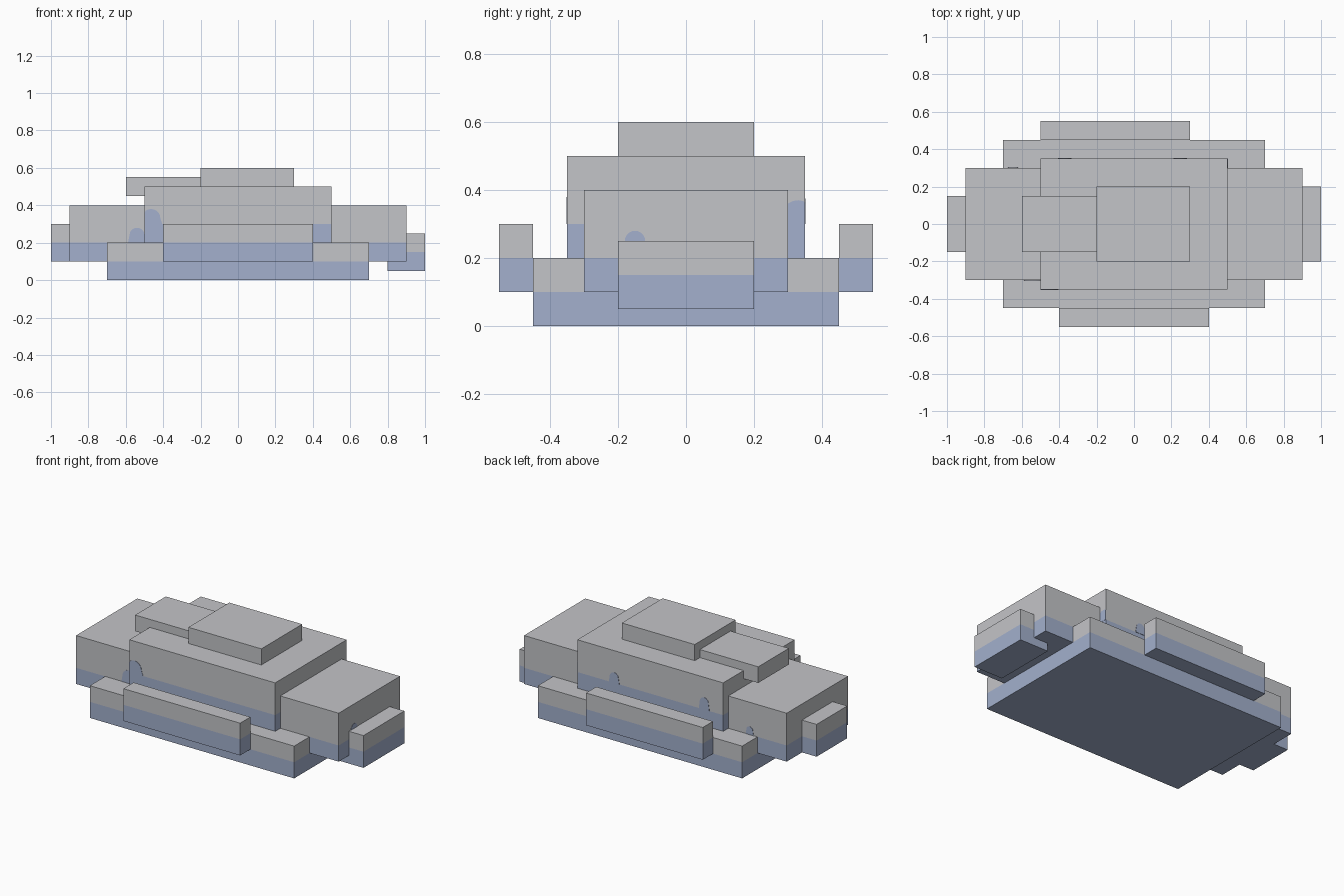
import bpy, bmesh, math
from mathutils import Vector

cube = bpy.data.objects.get("Cube")
if cube:
    bpy.data.objects.remove(cube, do_unlink=True)


def make_material(name, rgb):
    mat = bpy.data.materials.new(name)
    mat.use_nodes = True
    mat.diffuse_color = (*rgb, 1)
    mat.node_tree.nodes["Principled BSDF"].inputs["Base Color"].default_value = (*rgb, 1)
    return mat


grey = make_material("pale grey", (0.55, 0.555, 0.58))
blue = make_material("soft blue", (0.366, 0.434, 0.61))


def add_object(name, bm, *materials):
    mesh = bpy.data.meshes.new(name)
    bm.to_mesh(mesh)
    bm.free()
    for mat in materials:
        mesh.materials.append(mat)
    obj = bpy.data.objects.new(name, mesh)
    bpy.context.collection.objects.link(obj)
    return obj


def box(name, x, y, z, tone=None):
    """Box from ranges; faces below the tone height are blue."""
    bm = bmesh.new()
    bmesh.ops.create_cube(bm, size=1)
    for v in bm.verts:
        v.co = [r[0] if c < 0 else r[1] for c, r in zip(v.co, (x, y, z))]
    if tone is not None:
        bmesh.ops.bisect_plane(bm, geom=bm.verts[:] + bm.edges[:] + bm.faces[:],
                               plane_co=(0, 0, tone), plane_no=(0, 0, 1))
        for f in bm.faces:
            f.material_index = int(f.calc_center_median().z < tone)
    add_object(name, bm, grey, blue)


def bump(name, normal, wall, centre, radius, bottom, top, limits=(-1, 1)):
    """Thin round-topped blue patch on a wall, clipped to the limits."""
    n = Vector(normal)
    side = Vector((abs(n.y), abs(n.x), 0))
    outline = [(radius * 1.2, bottom)]
    outline += [(radius * math.cos(a), top - radius + radius * math.sin(a))
                for a in (math.pi * i / 10 for i in range(11))]
    outline.append((-radius * 1.2, bottom))
    bm = bmesh.new()
    verts = []
    for u, z in outline:
        u = min(max(centre + u, limits[0]), limits[1])
        verts.append(bm.verts.new(n * (wall + 0.002) + side * u + Vector((0, 0, z))))
    face = bm.faces.new(verts)
    grown = bmesh.ops.extrude_face_region(bm, geom=[face])["geom"]
    bmesh.ops.translate(bm, vec=-n * 0.004,
                        verts=[g for g in grown if isinstance(g, bmesh.types.BMVert)])
    bmesh.ops.remove_doubles(bm, verts=bm.verts[:], dist=0.0001)
    bmesh.ops.recalc_face_normals(bm, faces=bm.faces[:])
    add_object(name, bm, blue)


# Stacked body
box("base", (-0.7, 0.7), (-0.45, 0.45), (0, 0.2), 0.1)
box("long_body", (-0.9, 0.9), (-0.3, 0.3), (0.1, 0.4), 0.2)
box("upper_body", (-0.5, 0.5), (-0.35, 0.35), (0.2, 0.5), 0.3)
box("top_block", (-0.2, 0.3), (-0.2, 0.2), (0.5, 0.6))
box("top_overhang", (-0.6, -0.2), (-0.15, 0.15), (0.45, 0.55))

# Side and end blocks
box("front_slab", (-0.4, 0.4), (-0.55, -0.45), (0.1, 0.3), 0.2)
box("back_slab", (-0.5, 0.3), (0.45, 0.55), (0.1, 0.3), 0.2)
box("left_end_block", (0.8, 1.0), (-0.2, 0.2), (0.05, 0.25), 0.15)
box("right_end_block", (-1.0, -0.9), (-0.15, 0.15), (0.1, 0.3), 0.2)

# Blue patches rising above the colour line
FRONT, BACK, LEFT = (0, -1, 0), (0, 1, 0), (1, 0, 0)
bump("upper_front_patch", FRONT, 0.35, -0.465, 0.05, 0.3, 0.38, (-0.5, 0.5))
bump("upper_left_patch", LEFT, 0.5, 0.33, 0.05, 0.3, 0.37, (-0.35, 0.35))
bump("upper_back_patch_a", BACK, 0.35, 0.247, 0.03, 0.3, 0.365)
bump("upper_back_patch_b", BACK, 0.35, -0.37, 0.03, 0.3, 0.375)
bump("body_front_patch", FRONT, 0.3, -0.54, 0.04, 0.2, 0.28, (-0.9, -0.5))
bump("body_back_patch", BACK, 0.3, -0.647, 0.022, 0.2, 0.25)
bump("body_left_patch", LEFT, 0.9, -0.15, 0.03, 0.2, 0.28)
